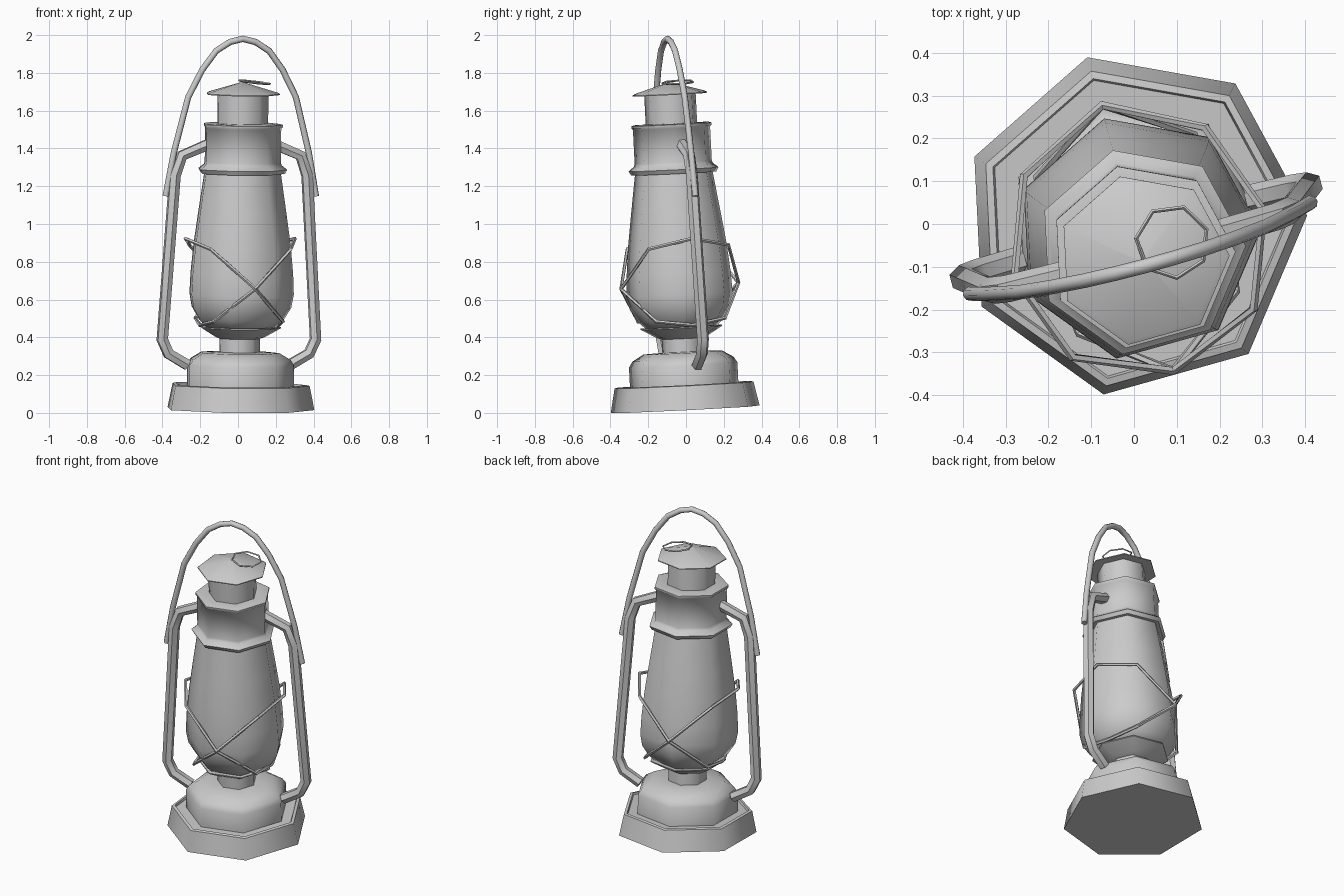
import bpy, bmesh
from math import sin, cos, pi, radians
from mathutils import Vector, Matrix

if "Cube" in bpy.data.objects:
    bpy.data.objects.remove(bpy.data.objects["Cube"])

SIDES = 7
PHASE = radians(2.8)      # turn of the seven-sided parts
ARM = radians(15)         # plane of side tubes and handle
LEAN = (Matrix.Translation((0, 0, 0.019))
        @ Matrix.Rotation(0.013, 4, 'Y') @ Matrix.Rotation(0.05, 4, 'X'))


def finish(name, bm, angle=55):
    bmesh.ops.recalc_face_normals(bm, faces=bm.faces[:])
    bm.transform(LEAN)
    me = bpy.data.meshes.new(name)
    bm.to_mesh(me)
    bm.free()
    ob = bpy.data.objects.new(name, me)
    bpy.context.collection.objects.link(ob)
    bpy.ops.object.select_all(action='DESELECT')
    ob.select_set(True)
    bpy.context.view_layer.objects.active = ob
    bpy.ops.object.shade_smooth_by_angle(angle=radians(angle))
    return ob


def skin(bm, rings, closed=False):
    n = len(rings[0])
    pairs = list(zip(rings, rings[1:])) + ([(rings[-1], rings[0])] if closed else [])
    for a, b in pairs:
        for i in range(n):
            j = (i + 1) % n
            bm.faces.new((a[i], a[j], b[j], b[i]))
    if not closed:
        bm.faces.new(rings[0])
        bm.faces.new(rings[-1])


def lathe(name, profile):
    bm = bmesh.new()
    rings = [[bm.verts.new((r * cos(PHASE + 2 * pi * k / SIDES),
                            r * sin(PHASE + 2 * pi * k / SIDES), z))
              for k in range(SIDES)] for r, z in profile]
    skin(bm, rings)
    return finish(name, bm)


def tube(name, points, radius, sides, side_dir=None, closed=False):
    bm = bmesh.new()
    pts = [Vector(p) for p in points]
    n = len(pts)
    rings = []
    for i, p in enumerate(pts):
        a = pts[i - 1] if (i or closed) else p
        b = pts[(i + 1) % n] if (i < n - 1 or closed) else p
        t = ((b - p).normalized() + (p - a).normalized()).normalized()
        ref = side_dir or Vector((p.x, p.y, 0.0))
        u = (ref - t * ref.dot(t)).normalized()
        v = t.cross(u)
        rings.append([bm.verts.new(p + radius * (u * cos(2 * pi * k / sides)
                                                 + v * sin(2 * pi * k / sides)))
                      for k in range(sides)])
    skin(bm, rings, closed)
    return finish(name, bm, 65 if sides > 6 else 40)


def arm_point(r, z):
    return (r * cos(ARM), r * sin(ARM), z)


# Turned parts: base, tank, burner, glass, hood, chimney and cap
lathe("base", [(0.405, 0), (0.378, 0.128), (0.36, 0.132), (0.355, 0.12)])
lathe("fuel_tank", [(0.295, 0.11), (0.295, 0.235), (0.275, 0.265), (0.215, 0.3), (0.1, 0.305)])
lathe("burner", [(0.112, 0.29), (0.112, 0.375), (0.14, 0.385), (0.222, 0.432), (0.222, 0.438), (0.19, 0.438)])
lathe("glass_globe", [(0.19, 0.43), (0.235, 0.475), (0.275, 0.54), (0.288, 0.61),
                      (0.283, 0.72), (0.268, 0.87), (0.245, 1.03), (0.21, 1.26)])
lathe("hood", [(0.2, 1.25), (0.232, 1.25), (0.245, 1.272), (0.215, 1.295),
               (0.21, 1.31), (0.21, 1.49), (0.218, 1.497), (0.218, 1.51), (0.2, 1.515), (0.14, 1.515)])
lathe("chimney", [(0.14, 1.5), (0.14, 1.68)])
lathe("chimney_cap", [(0.14, 1.673), (0.202, 1.668), (0.202, 1.673), (0.19, 1.68), (0.01, 1.733)])

# Small wire ring resting on the cap
ring = [(0.085 * cos(radians(20) + 2 * pi * k / 7), 0.085 * sin(radians(20) + 2 * pi * k / 7))
        for k in range(7)]
tube("cap_ring", [(0.067 + x, 0.045 + y, 1.732 - 0.1 * x) for x, y in ring],
     0.005, 4, Vector((0, 0, 1)), True)

# Side tubes joining tank and hood
side_path = [(0.18, 1.405), (0.325, 1.345), (0.362, 1.24), (0.42, 0.37), (0.385, 0.295), (0.28, 0.235)]
for s, label in ((1, "right"), (-1, "left")):
    tube("side_tube_" + label, [arm_point(s * r, z) for r, z in side_path],
         0.032, 6, Vector((-sin(ARM), cos(ARM), 0)))

# Carrying handle, one half mirrored
half = [(0.412, 1.13), (0.37, 1.36), (0.295, 1.655), (0.22, 1.8), (0.145, 1.9), (0.07, 1.947)]
arc = [(-r, z) for r, z in half] + [(0, 1.964)] + half[::-1]
tube("handle", [arm_point(r, z) for r, z in arc], 0.017, 8, Vector((-sin(ARM), cos(ARM), 0)))

# Two crossing guard wires around the globe: (angle, radius, height)
loop = [(0, 0.3, 0.905), (45, 0.31, 0.86), (90, 0.322, 0.655), (135, 0.268, 0.475),
        (180, 0.215, 0.445), (225, 0.268, 0.475), (270, 0.322, 0.655), (315, 0.31, 0.86)]
for turn, label in ((0, "right"), (pi, "left")):
    tube("guard_wire_" + label,
         [(r * cos(ARM + turn + radians(a)), r * sin(ARM + turn + radians(a)), z)
          for a, r, z in loop], 0.01, 5, None, True)
